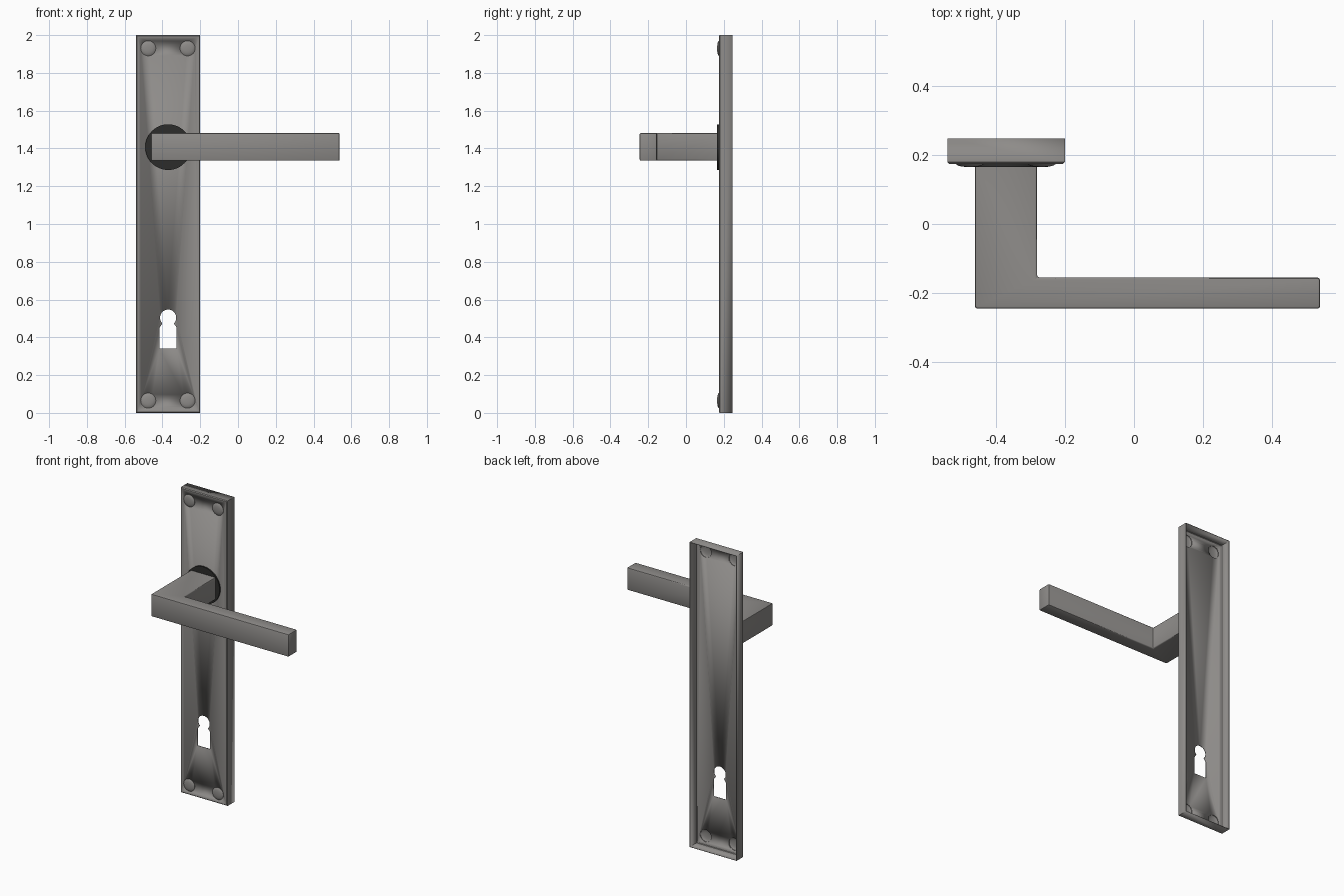
import bpy, bmesh, math
from mathutils import Vector

if "Cube" in bpy.data.objects:
    bpy.data.objects.remove(bpy.data.objects["Cube"])


def material(name, rgb):
    m = bpy.data.materials.new(name)
    m.diffuse_color = (*rgb, 1)
    m.use_nodes = True
    m.node_tree.nodes["Principled BSDF"].inputs["Base Color"].default_value = m.diffuse_color
    return m


STEEL = material("steel_grey", (0.27, 0.26, 0.25))
DARK = material("dark_rose", (0.025, 0.025, 0.024))


def finish(bm, name, mat, angle=30):
    me = bpy.data.meshes.new(name)
    bm.to_mesh(me)
    bm.free()
    ob = bpy.data.objects.new(name, me)
    bpy.context.collection.objects.link(ob)
    me.materials.append(mat)
    bpy.ops.object.select_all(action='DESELECT')
    ob.select_set(True)
    bpy.context.view_layer.objects.active = ob
    bpy.ops.object.shade_smooth_by_angle(angle=math.radians(angle))
    return ob


def arc(cx, cz, r, a0, a1, n):
    return [(cx + r * math.cos(math.radians(a0 + (a1 - a0) * i / n)),
             cz + r * math.sin(math.radians(a0 + (a1 - a0) * i / n))) for i in range(n + 1)]


def ring(bm, pts, y):
    return [bm.verts.new((x, y, z)) for x, z in pts]


def bridge(bm, a, b):
    n = len(a)
    for i in range(n):
        j = (i + 1) % n
        bm.faces.new((a[i], a[j], b[j], b[i]))


def rect(inset):
    x0, x1, z0, z1 = -0.54 + inset, -0.20 - inset, inset, 2 - inset
    return [(x0, z0), (x1, z0), (x1, z1), (x0, z1)]


CX = -0.37
SCREWS = [(x, z) for x in (-0.475, -0.267) for z in (0.065, 1.93)]

# Backplate: thin open-backed tray with keyhole and screw holes
bm = bmesh.new()
front = ring(bm, rect(0.005), 0.174)
keyhole = [(CX - 0.045, 0.34), (CX + 0.045, 0.34), (CX + 0.045, 0.452)]
keyhole += arc(CX, 0.504, 0.043, -45, 225, 24) + [(CX - 0.045, 0.452)]
loops = [front, ring(bm, keyhole, 0.174)]
loops += [ring(bm, arc(x, z, 0.04, 0, 360, 32)[:-1], 0.174) for x, z in SCREWS]
edges = [bm.edges.new((l[i - 1], l[i])) for l in loops for i in range(len(l))]
bmesh.ops.triangle_fill(bm, edges=edges, use_beauty=True, normal=(0, -1, 0))
shoulder, back = ring(bm, rect(0), 0.179), ring(bm, rect(0), 0.247)
bridge(bm, front, shoulder)
bridge(bm, shoulder, back)
bmesh.ops.recalc_face_normals(bm, faces=bm.faces[:])
if sum(f.normal.y * f.calc_area() for f in bm.faces) > 0:
    bmesh.ops.reverse_faces(bm, faces=bm.faces[:])
plate = finish(bm, "backplate", STEEL)
sol = plate.modifiers.new("thickness", 'SOLIDIFY')
sol.thickness = 0.004
sol.offset = -1

# Domed screw heads, hollow behind
for k, (x, z) in enumerate(SCREWS):
    bm = bmesh.new()
    rings = [ring(bm, arc(x, z, r, 0, 360, 32)[:-1], y) for r, y in
             ((0.04, 0.178), (0.04, 0.173), (0.034, 0.169), (0.024, 0.1665), (0.012, 0.165))]
    for a, b in zip(rings, rings[1:]):
        bridge(bm, a, b)
    bm.faces.new(rings[-1])
    bmesh.ops.recalc_face_normals(bm, faces=bm.faces[:])
    if sum(f.normal.y * f.calc_area() for f in bm.faces) > 0:
        bmesh.ops.reverse_faces(bm, faces=bm.faces[:])
    finish(bm, f"screw_{k + 1}", STEEL)

# Dark round rose behind the lever
bm = bmesh.new()
a, b = (ring(bm, arc(CX, 1.407, 0.121, 0, 360, 48)[:-1], y) for y in (0.165, 0.175))
bridge(bm, a, b)
bm.faces.new(a)
bm.faces.new(b)
bmesh.ops.recalc_face_normals(bm, faces=bm.faces[:])
finish(bm, "rose", DARK)

# L-shaped lever handle
bm = bmesh.new()
profile = [(-0.46, -0.245), (0.538, -0.245), (0.538, -0.155),
           (-0.28, -0.155), (-0.28, 0.168), (-0.46, 0.168)]
face = bm.faces.new([bm.verts.new((x, y, 1.335)) for x, y in profile])
ext = bmesh.ops.extrude_face_region(bm, geom=[face])
bmesh.ops.translate(bm, vec=Vector((0, 0, 0.147)),
                    verts=[v for v in ext["geom"] if isinstance(v, bmesh.types.BMVert)])
bmesh.ops.recalc_face_normals(bm, faces=bm.faces[:])
soft = [e for e in bm.edges if min(v.co.y for v in e.verts) < 0.16]
bmesh.ops.bevel(bm, geom=soft, offset=0.007, segments=2, profile=0.5, affect='EDGES')
finish(bm, "lever_handle", STEEL, 35)
